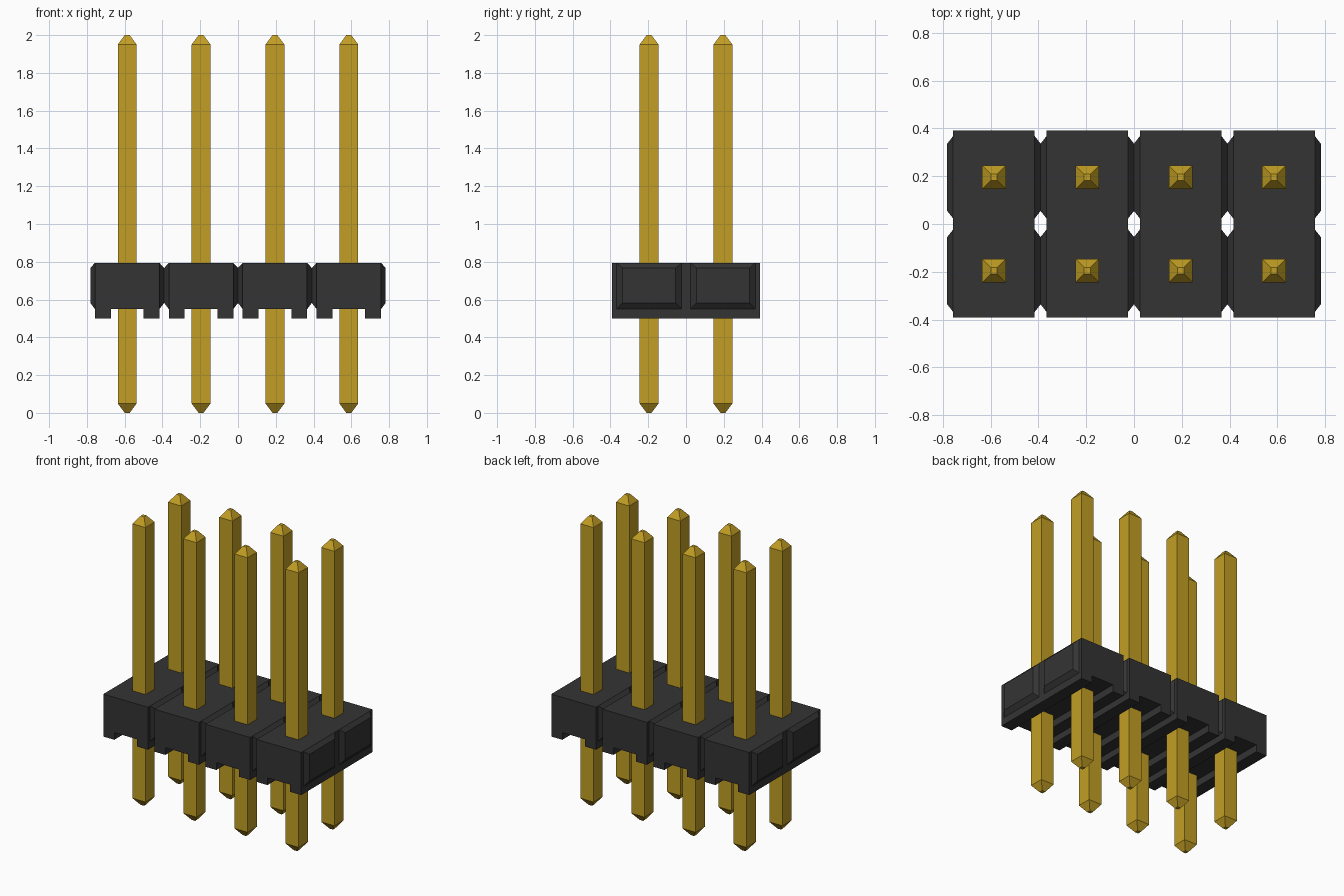
import bpy
import bmesh

cube = bpy.data.objects.get("Cube")
if cube:
    bpy.data.objects.remove(cube, do_unlink=True)

PITCH = 0.391
HALF = PITCH / 2
BLOCK_HALF = 0.171      # half width of one block without its side pads
FOOT_IN = 0.087         # inner edge of each foot
BOTTOM, FLOOR, TOP = 0.5, 0.55, 0.794
PIN_HALF, TIP_HALF, TIP_LEN = 0.05, 0.013, 0.05


def make_material(name, rgb):
    mat = bpy.data.materials.new(name)
    mat.use_nodes = True
    color = (*rgb, 1.0)
    mat.diffuse_color = color
    bsdf = next(n for n in mat.node_tree.nodes if n.type == "BSDF_PRINCIPLED")
    bsdf.inputs["Base Color"].default_value = color
    return mat


def loft(bm, rings, cap_start=True):
    """Skin a list of equal-sized point rings and close the ends."""
    loops = [[bm.verts.new(p) for p in ring] for ring in rings]
    n = len(loops[0])
    for a, b in zip(loops, loops[1:]):
        for i in range(n):
            j = (i + 1) % n
            bm.faces.new((a[i], a[j], b[j], b[i]))
    if cap_start:
        bm.faces.new(loops[0][::-1])
    bm.faces.new(loops[-1])


def finish(bm, name, mat, location):
    bmesh.ops.recalc_face_normals(bm, faces=bm.faces)
    mesh = bpy.data.meshes.new(name)
    bm.to_mesh(mesh)
    bm.free()
    mesh.materials.append(mat)
    obj = bpy.data.objects.new(name, mesh)
    obj.location = location
    bpy.context.collection.objects.link(obj)


def add_block(name, mat, x):
    """Housing segment: footed profile along y, with bevelled side pads."""
    bm = bmesh.new()
    right = [(FOOT_IN, FLOOR), (FOOT_IN, BOTTOM), (BLOCK_HALF, BOTTOM), (BLOCK_HALF, TOP)]
    profile = right + [(-px, pz) for px, pz in reversed(right)]
    loft(bm, [[(px, y, pz) for px, pz in profile] for y in (-PITCH, PITCH)])

    # Raised pads, one per pin row on each side
    for side in (-1, 1):
        for row in (-HALF, HALF):
            rings = []
            for px, hy, z0, z1 in ((BLOCK_HALF, 0.172, FLOOR, TOP),
                                   (HALF, 0.141, 0.582, 0.767)):
                ring = [(side * px, row - hy, z0), (side * px, row + hy, z0),
                        (side * px, row + hy, z1), (side * px, row - hy, z1)]
                rings.append(ring if side > 0 else ring[::-1])
            loft(bm, rings, cap_start=False)
    finish(bm, name, mat, (x, 0, 0))


def add_pin(name, mat, x, y):
    """Square pin with a blunt pyramid at each end."""
    bm = bmesh.new()
    sections = ((TIP_HALF, 0), (PIN_HALF, TIP_LEN),
                (PIN_HALF, 2 - TIP_LEN), (TIP_HALF, 2))
    loft(bm, [[(-h, -h, z), (h, -h, z), (h, h, z), (-h, h, z)] for h, z in sections])
    finish(bm, name, mat, (x, y, 0))


black = make_material("black plastic", (0.034, 0.034, 0.034))
gold = make_material("gold metal", (0.54, 0.345, 0.018))

# Four housing segments, each holding a front and a back pin
for i in range(4):
    x = (i - 1.5) * PITCH
    add_block(f"housing_block_{i + 1}", black, x)
    add_pin(f"front_pin_{i + 1}", gold, x, -HALF)
    add_pin(f"back_pin_{i + 1}", gold, x, HALF)
